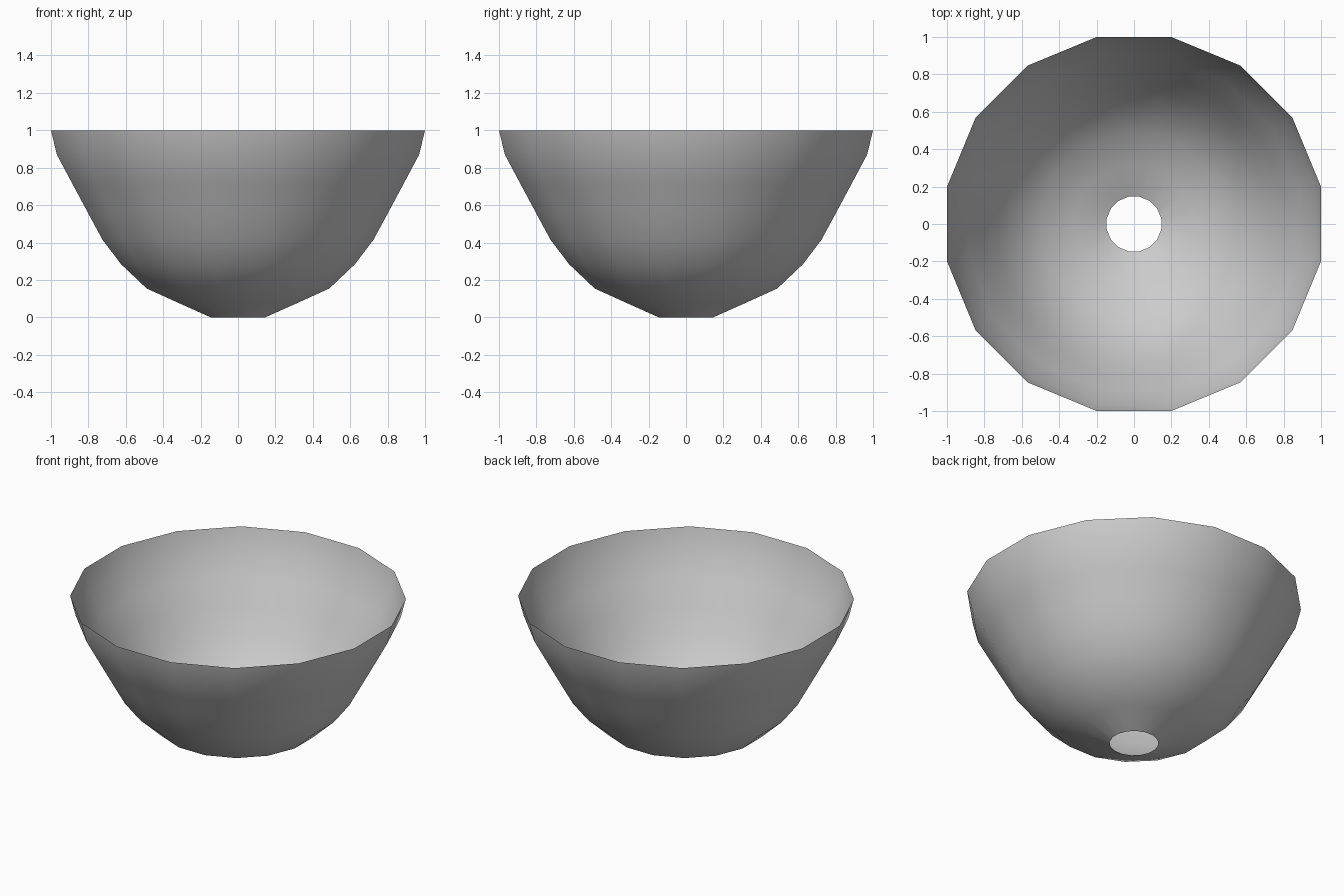
import bpy, bmesh, math

if "Cube" in bpy.data.objects:
    bpy.data.objects.remove(bpy.data.objects["Cube"])

SIDES = 16
FLAT = math.cos(math.pi / SIDES)  # half-width across flats -> corner radius

# bowl profile: (half width across flats, height), from drain hole to rim
profile = [(0.146, 0.0), (0.318, 0.077), (0.488, 0.154), (0.625, 0.284),
           (0.724, 0.414), (0.803, 0.56), (0.886, 0.715), (0.968, 0.869), (1.0, 1.0)]

# open single-walled bowl with a hole in the bottom
bm = bmesh.new()
rings = []
for w, z in profile:
    r = w / FLAT
    rings.append([bm.verts.new((r * math.cos((i + 0.5) * math.tau / SIDES),
                                r * math.sin((i + 0.5) * math.tau / SIDES), z))
                  for i in range(SIDES)])
for low, high in zip(rings, rings[1:]):
    for i in range(SIDES):
        j = (i + 1) % SIDES
        bm.faces.new((low[i], low[j], high[j], high[i])).smooth = True

mesh = bpy.data.meshes.new("bowl")
bm.to_mesh(mesh)
bm.free()
bowl = bpy.data.objects.new("bowl", mesh)
bpy.context.collection.objects.link(bowl)
